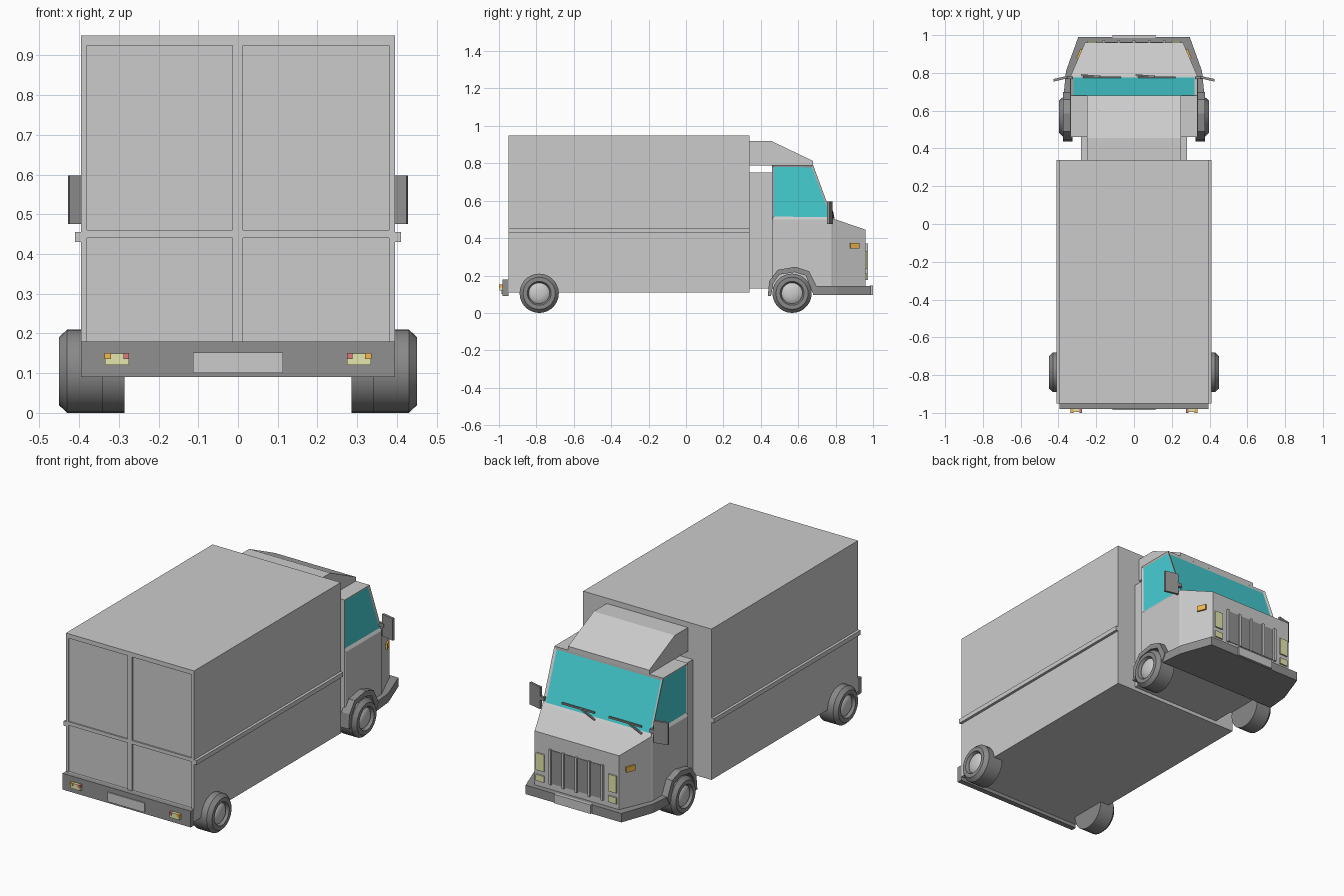
import bpy, bmesh, math
from mathutils import Vector

if "Cube" in bpy.data.objects:
    bpy.data.objects.remove(bpy.data.objects["Cube"])


def material(name, rgb):
    m = bpy.data.materials.new(name)
    m.diffuse_color = (*rgb, 1)
    m.use_nodes = True
    m.node_tree.nodes["Principled BSDF"].inputs["Base Color"].default_value = m.diffuse_color
    return m


DARK = material("dark_plastic", (0.28, 0.28, 0.28))
RUBBER = material("rubber", (0.25, 0.25, 0.25))
GLASS = material("teal_glass", (0.06, 0.62, 0.65))
ORANGE = material("orange_lens", (0.9, 0.48, 0.08))
RED = material("red_lens", (0.7, 0.2, 0.2))
YELLOW = material("yellow_lens", (0.78, 0.8, 0.42))


def finish(name, bm, *mats):
    bmesh.ops.recalc_face_normals(bm, faces=bm.faces)
    me = bpy.data.meshes.new(name)
    bm.to_mesh(me)
    bm.free()
    for m in mats:
        if m:
            me.materials.append(m)
    ob = bpy.data.objects.new(name, me)
    bpy.context.collection.objects.link(ob)
    return ob


def box(name, x, y, z, mat=None, turn=0):
    """Box from (min, max) pairs, turned about its own vertical axis."""
    bm = bmesh.new()
    bmesh.ops.create_cube(bm, size=1)
    bmesh.ops.scale(bm, verts=bm.verts, vec=[abs(r[1] - r[0]) for r in (x, y, z)])
    ob = finish(name, bm, mat)
    ob.location = [(r[0] + r[1]) / 2 for r in (x, y, z)]
    ob.rotation_euler.z = turn
    return ob


def pair(name, x, y, z, mat=None, turn=0):
    for s, side in ((1, "right"), (-1, "left")):
        box(f"{name}_{side}", (s * x[0], s * x[1]), y, z, mat, s * turn)


def prism(name, pts, place, lo, hi, mat=None):
    """Extrude a flat outline; place(u, v, w) maps it into space."""
    bm = bmesh.new()
    rings = [[bm.verts.new(place(u, v, w)) for u, v in pts] for w in (lo, hi)]
    for r in rings:
        bm.faces.new(r)
    n = len(pts)
    for i in range(n):
        j = (i + 1) % n
        bm.faces.new((rings[0][i], rings[0][j], rings[1][j], rings[1][i]))
    return finish(name, bm, mat)


def lathe(name, profile, side, x, y, z, mat=None):
    """Spin an (offset, radius) profile round the wheel axle."""
    bm = bmesh.new()
    vs = [bm.verts.new((side * o, 0, -r)) for o, r in profile]
    es = [bm.edges.new(p) for p in zip(vs, vs[1:])]
    bmesh.ops.spin(bm, geom=vs + es, axis=(1, 0, 0), cent=(0, 0, 0),
                   steps=28, angle=math.tau)
    bmesh.ops.remove_doubles(bm, verts=bm.verts, dist=1e-5)
    ob = finish(name, bm, mat)
    ob.location = (side * x, y, z)
    bpy.ops.object.select_all(action='DESELECT')
    ob.select_set(True)
    bpy.context.view_layer.objects.active = ob
    bpy.ops.object.shade_smooth_by_angle(angle=math.radians(30))


def rod(name, a, b, w, mat):
    a, b = Vector(a), Vector(b)
    ob = box(name, (-w / 2, w / 2), (-w / 2, w / 2), (0, (b - a).length), mat)
    ob.location = (a + b) / 2
    ob.rotation_mode = 'QUATERNION'
    ob.rotation_quaternion = (b - a).to_track_quat('Z', 'Y')


def side_view(u, v, w):
    return (w, u, v)


# Cargo box with framed rear doors and side rails
box("cargo_box", (-.395, .395), (-.942, .34), (.11, .95))
REAR = (-.95, -.942)
box("door_frame_top", (-.395, .395), REAR, (.925, .95))
box("door_frame_middle", (-.38, .38), REAR, (.44, .46))
box("door_frame_bottom", (-.395, .395), REAR, (.11, .18))
box("door_frame_centre", (-.014, .012), REAR, (.18, .925))
pair("door_frame_side", (.38, .395), REAR, (.18, .925))
pair("side_rail", (.39, .41), (-.95, .34), (.43, .455))

# Rear bumper, plate and lamps
box("rear_bumper", (-.395, .395), (-.98, -.95), (.09, .18), DARK)
box("rear_plate", (-.113, .113), (-.986, -.98), (.1, .152))
pair("rear_lamp", (.275, .335), (-.996, -.98), (.12, .15), YELLOW)
pair("rear_lamp_indicator", (.32, .336), (-1, -.98), (.136, .151), ORANGE)
pair("rear_lamp_brake", (.274, .288), (-1, -.98), (.136, .151), RED)

# Cab: half outline (x, y, z), mirrored, with inset glass and doors
half = [(.335, .46, .13), (.335, .46, .505), (.335, .46, .79), (.335, .68, .79),
        (.335, .785, .505), (.26, .96, .445), (.26, .96, .13), (.335, .785, .13)]
bm = bmesh.new()
R = [bm.verts.new(p) for p in half]
L = [bm.verts.new((-x, y, z)) for x, y, z in half]
glass, doors = [], []
for V in (R, L):
    glass.append(bm.faces.new([V[i] for i in (1, 2, 3, 4)]))
    doors.append(bm.faces.new([V[i] for i in (0, 1, 4, 7)]))
    bm.faces.new([V[i] for i in (7, 4, 5, 6)])
for i in range(8):
    j = (i + 1) % 8
    f = bm.faces.new((R[i], R[j], L[j], L[i]))
    if i == 3:
        windscreen = f
bmesh.ops.recalc_face_normals(bm, faces=bm.faces)
for f, t, d in ([(windscreen, .02, -.006)] + [(g, .014, -.006) for g in glass]
                + [(g, .009, .004) for g in doors]):
    bmesh.ops.inset_individual(bm, faces=[f], thickness=t, depth=d)
base = material("cab_grey", (.8, .8, .8))
for f in [windscreen] + glass:
    f.material_index = 1
finish("cab", bm, base, GLASS)

# Link between cab and box, and roof fairing
box("cab_link", (-.28, .28), (.34, .47), (.13, .75))
prism("roof_fairing", [(.34, .788), (.34, .92), (.455, .92), (.68, .812), (.68, .788)],
      side_view, -.25, .25)

# Front bumper, wheel arches and plate
outline = [(.295, .99), (.36, .81), (.373, .68)]
prism("front_bumper", outline + [(-x, y) for x, y in reversed(outline)],
      lambda u, v, w: (u, v, w), .095, .145, DARK)
box("front_plate", (-.113, .113), (.985, 1), (.097, .147))
outer = [(.437, .09), (.445, .17), (.49, .23), (.585, .247), (.658, .223), (.7, .14)]
inner = [(.68, .1), (.64, .2), (.58, .218), (.5, .205), (.467, .16), (.455, .09)]
for s, side in ((1, "right"), (-1, "left")):
    prism(f"wheel_arch_{side}", outer + inner, side_view, s * .325, s * .376, DARK)

# Grille slots, bars between them, headlamps and indicators
for i in range(4):
    x = -.12 + .08 * i
    box(f"grille_slot_{i}", (x - .033, x + .033), (.955, .963), (.18, .365), DARK)
for i in range(5):
    x = -.16 + .08 * i
    box(f"grille_bar_{i}", (x - .007, x + .007), (.955, .972), (.175, .37))
pair("headlamp", (.198, .248), (.955, .968), (.235, .33), YELLOW)
pair("fog_lamp", (.198, .248), (.955, .968), (.175, .21), YELLOW)
pair("side_indicator", (.277, .295), (.874, .926), (.345, .375), ORANGE, .405)

# Mirrors and wipers
pair("mirror", (.348, .427), (.763, .776), (.475, .597), DARK, -.22)
pair("mirror_arm", (.325, .36), (.768, .784), (.525, .545), DARK)
for i, x in enumerate((-.27, .02)):
    rod(f"wiper_blade_{i}", (x, .777, .54), (x + .2, .777, .54), .009, DARK)
    rod(f"wiper_arm_{i}", (x - .01, .789, .508), (x + .09, .781, .545), .008, DARK)

# Wheels: chamfered tyre and domed hub
tyre = [(0, 0), (0, .105), (.09, .105), (.11, .086), (.11, .064), (.094, .056)]
hub = [(.094, .056), (.102, .046), (.107, .025), (.109, 0)]
for end, x, y in (("rear", .34, -.785), ("front", .286, .567)):
    for s, side in ((1, "right"), (-1, "left")):
        lathe(f"{end}_tyre_{side}", tyre, s, x, y, .105, RUBBER)
        lathe(f"{end}_hub_{side}", hub, s, x, y, .105)
